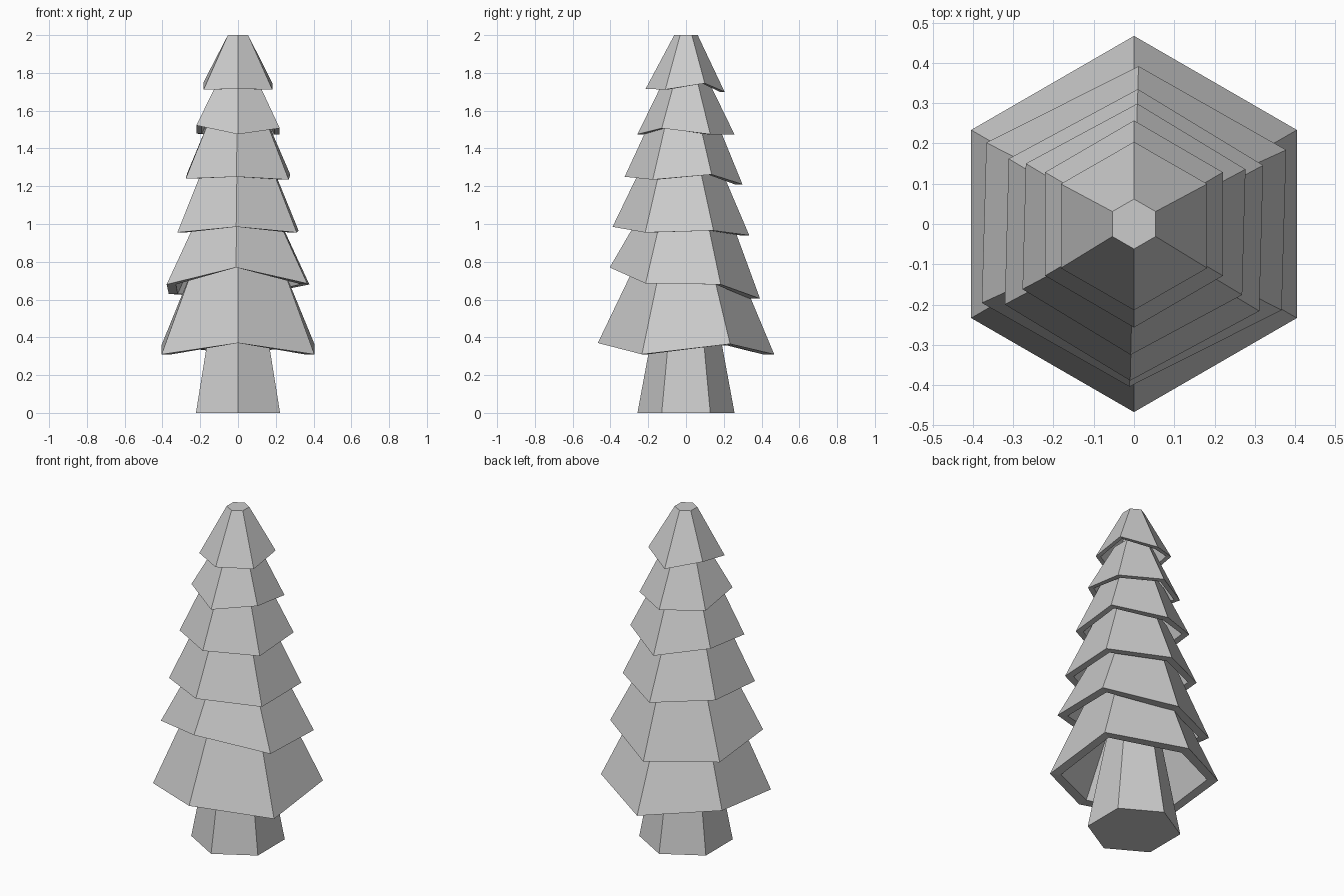
import bpy
from math import radians, sin, cos

if "Cube" in bpy.data.objects:
    bpy.data.objects.remove(bpy.data.objects["Cube"])

ANGLES = [-90, -30, 30, 90, 150, 210]


def ring(rx, ry, zs, dy=0.0, twist=0.0):
    """Six points, corners on +y and -y; zs gives one height per corner."""
    return [(rx * cos(radians(a + twist)), dy + ry * sin(radians(a + twist)), z)
            for a, z in zip(ANGLES, zs)]


def loft(name, rings):
    """Skin a stack of six-sided rings and cap both ends."""
    verts = [p for r in rings for p in r]
    faces = [tuple(reversed(range(6)))]
    for k in range(len(rings) - 1):
        for i in range(6):
            a, b = k * 6 + i, k * 6 + (i + 1) % 6
            faces.append((a, b, b + 6, a + 6))
    faces.append(tuple(range(len(verts) - 6, len(verts))))
    mesh = bpy.data.meshes.new(name)
    mesh.from_pydata(verts, [], faces)
    mesh.update()
    obj = bpy.data.objects.new(name, mesh)
    bpy.context.collection.objects.link(obj)
    return obj


# tapered trunk, running up inside the lowest tier
loft("trunk", [ring(0.257, 0.257, [0] * 6), ring(0.12, 0.12, [0.74] * 6)])

# foliage tiers: rim rx, rim ry, y shift, twist, rim heights, top radius, top z
tiers = [
    (0.467, 0.467, 0.0, 0.0, [.37, .31, .365, .31, .36, .31], 0.27, 0.78),
    (0.430, 0.398, -0.006, -1.5, [.77, .685, .68, .605, .63, .68], 0.235, 1.05),
    (0.365, 0.362, -0.027, -1.5, [.985, .955, .965, .94, .975, .955], 0.20, 1.32),
    (0.315, 0.312, -0.013, -1.5, [1.25, 1.235, 1.262, 1.21, 1.27, 1.24], 0.173, 1.55),
    (0.255, 0.257, 0.0, 0.0, [1.475, 1.507, 1.475, 1.473, 1.478, 1.522], 0.108, 1.78),
    (0.210, 0.209, -0.005, 0.0, [1.715, 1.712, 1.745, 1.70, 1.752, 1.712], 0.062, 2.0),
]

# each tier is a hollow skirt: inner ceiling, inner wall, rim, outer wall, cap
for n, (rx, ry, dy, twist, zs, top_r, top_z) in enumerate(tiers, 1):
    t = 0.13 * rx
    in_r, in_z = max(top_r - t, 0.03), top_z - 0.04
    loft(f"foliage_tier_{n}", [
        ring(in_r, in_r, [in_z] * 6, dy, twist),
        ring(rx - t, ry - t, zs, dy, twist),
        ring(rx, ry, zs, dy, twist),
        ring(top_r, top_r, [top_z] * 6, dy if n < 6 else 0, twist),
    ])
